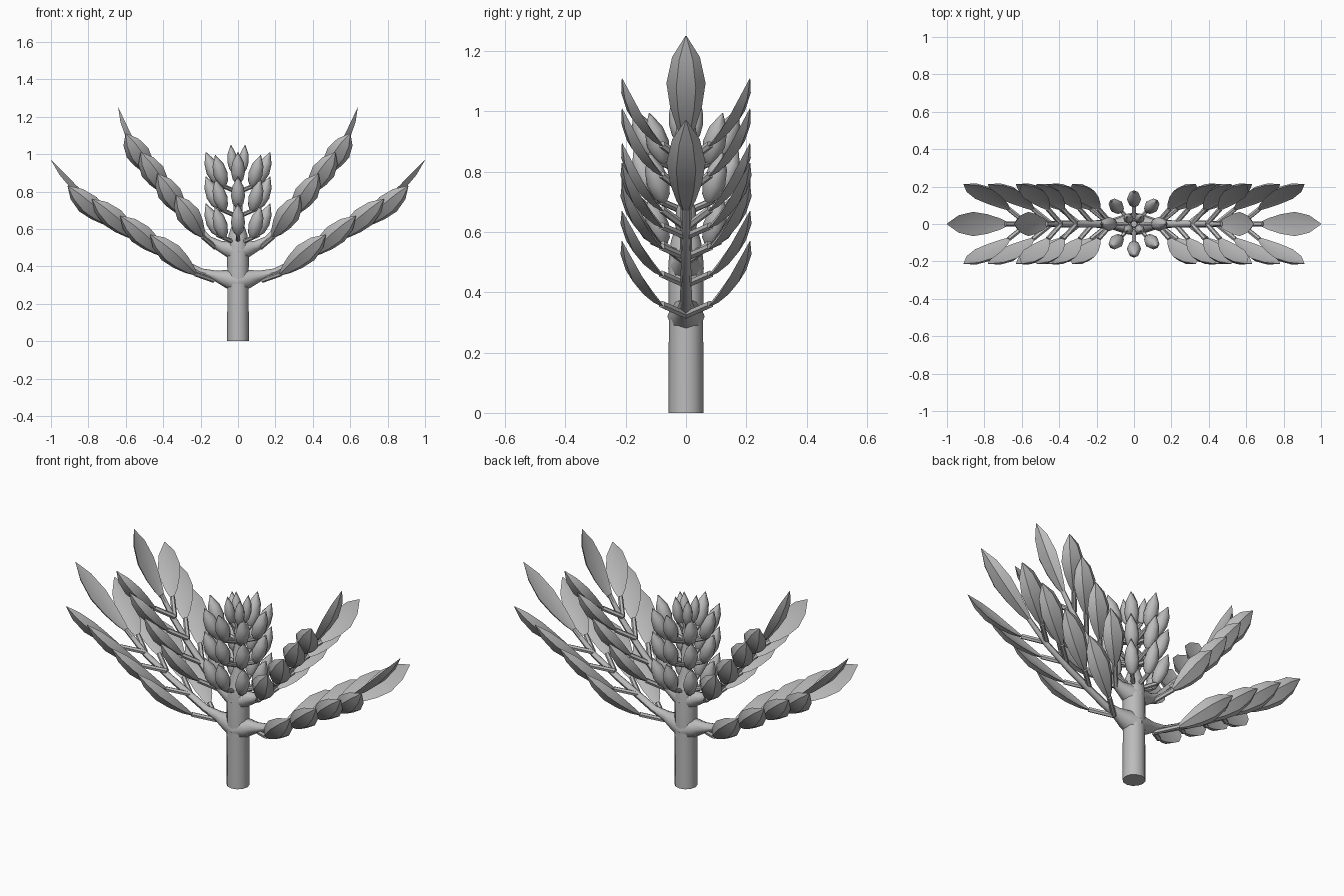
import bpy, bmesh, math
from mathutils import Vector

cube = bpy.data.objects.get("Cube")
if cube:
    bpy.data.objects.remove(cube, do_unlink=True)

GREY = (0.5, 0.5, 0.5, 1)
mat = bpy.data.materials.new("plain grey")
mat.use_nodes = True
mat.diffuse_color = GREY
bsdf = mat.node_tree.nodes["Principled BSDF"]
bsdf.inputs["Base Color"].default_value = GREY
bsdf.inputs["Roughness"].default_value = 0.7


def finish(bm, name, angle=45):
    bmesh.ops.recalc_face_normals(bm, faces=bm.faces)
    mesh = bpy.data.meshes.new(name)
    bm.to_mesh(mesh)
    bm.free()
    mesh.materials.append(mat)
    obj = bpy.data.objects.new(name, mesh)
    bpy.context.collection.objects.link(obj)
    bpy.ops.object.select_all(action='DESELECT')
    obj.select_set(True)
    bpy.context.view_layer.objects.active = obj
    bpy.ops.object.shade_smooth_by_angle(angle=math.radians(angle))
    return obj


def loft(bm, rings):
    """Skin a list of equal rings of points and cap both ends."""
    rows = [[bm.verts.new(p) for p in ring] for ring in rings]
    n = len(rows[0])
    for a, b in zip(rows, rows[1:]):
        for i in range(n):
            j = (i + 1) % n
            bm.faces.new((a[i], a[j], b[j], b[i]))
    bm.faces.new(rows[0][::-1])
    bm.faces.new(rows[-1])


def tube(bm, points, radii, sides=8):
    """Tapered round tube along a path."""
    pts = [Vector(p) for p in points]
    rings = []
    for i, (p, r) in enumerate(zip(pts, radii)):
        d = (pts[min(i + 1, len(pts) - 1)] - pts[max(i - 1, 0)]).normalized()
        ref = Vector((0, 1, 0)) if abs(d.y) < 0.8 else Vector((1, 0, 0))
        u = d.cross(ref).normalized()
        v = d.cross(u)
        rings.append([p + r * (u * math.cos(a) + v * math.sin(a))
                      for a in (math.tau * k / sides for k in range(sides))])
    loft(bm, rings)


# Leaf stations: position along the leaf, half width, bow
LEAF = [(0, 0.012, 0), (0.12, 0.032, -0.007), (0.32, 0.053, -0.013),
        (0.55, 0.065, -0.015), (0.8, 0.046, -0.009), (1, 0.002, 0)]
# Leaf cross-section: across, through (as fractions of half width)
SECTION = [(-1, 0.12), (-0.45, 0.02), (0.45, 0.02),
           (1, 0.12), (0.5, -0.4), (-0.5, -0.4)]


def leaf(bm, base, tip, normal):
    base, tip = Vector(base), Vector(tip)
    d = tip - base
    n = (normal - d * normal.dot(d) / d.length_squared).normalized()
    side = d.normalized().cross(n)
    loft(bm, [[base + d * t + n * (bow + w * h) + side * w * s
               for s, h in SECTION] for t, w, bow in LEAF])


def bud(bm, base, tip, width):
    base, tip = Vector(base), Vector(tip)
    shape = [(0, 0.35), (0.12, 0.75), (0.38, 1), (0.68, 0.8), (1, 0.04)]
    tube(bm, [base.lerp(tip, t) for t, _ in shape],
         [width * w for _, w in shape], 8)


# Main stem
bm = bmesh.new()
tube(bm, [(0, 0, z) for z in (0, 0.3, 0.5, 0.57, 0.64, 0.93)],
     (0.058, 0.057, 0.058, 0.05, 0.026, 0.016), 12)
finish(bm, "main_stem")

# Branches: path in x and z, radii, side leaf tips, leaf reach, end leaf
BRANCHES = {
    "lower": dict(
        path=[(0, 0.32), (0.06, 0.335), (0.12, 0.35), (0.2, 0.37),
              (0.43, 0.49), (0.57, 0.575), (0.69, 0.68)],
        radii=(0.062, 0.048, 0.028, 0.02, 0.017, 0.015, 0.012),
        tips=[(0.47, 0.57), (0.63, 0.67), (0.78, 0.76), (0.91, 0.83)],
        reach=(0.24, 0.21), joint=(0.1, 0.035),
        end=[(0.68, 0.67), (1.0, 0.97)]),
    "upper": dict(
        path=[(0, 0.48), (0.05, 0.495), (0.1, 0.51), (0.16, 0.545),
              (0.31, 0.71), (0.4, 0.82), (0.47, 0.93)],
        radii=(0.06, 0.045, 0.028, 0.02, 0.017, 0.015, 0.012),
        tips=[(0.33, 0.78), (0.43, 0.895), (0.52, 1.01), (0.6, 1.11)],
        reach=(0.14, 0.22), joint=(0.07, 0.06),
        end=[(0.46, 0.91), (0.64, 1.25)]),
}

for level, b in BRANCHES.items():
    for sx, side_name in ((1, "left"), (-1, "right")):
        # Branch with its leaf stalks
        bm = bmesh.new()
        tube(bm, [(sx * x, 0, z) for x, z in b["path"]], b["radii"])
        leaves = bmesh.new()
        for x, z in b["tips"]:
            bx, bz = x - b["reach"][0], z - b["reach"][1]
            jx, jz = bx - b["joint"][0], bz - b["joint"][1]
            for sy in (-1, 1):
                base = (sx * bx, sy * 0.08, bz)
                tube(bm, [(sx * jx, 0, jz), base], (0.013, 0.013), 6)
                leaf(leaves, base, (sx * x, sy * 0.212, z),
                     Vector((0, -sy * 0.85, 0.53)))
        finish(bm, f"{level}_{side_name}_branch")

        # Leaf pairs and the end leaf
        (x0, z0), (x1, z1) = b["end"]
        leaf(leaves, (sx * x0, 0, z0), (sx * x1, 0, z1),
             Vector((-sx * (z1 - z0), 0, x1 - x0)))
        finish(leaves, f"{level}_{side_name}_leaves", 40)

# Flower spike: three rings of eight buds on stalks
for tier, z in enumerate((0.57, 0.715, 0.845)):
    buds, stalks = bmesh.new(), bmesh.new()
    for k in range(8):
        out = Vector((math.cos(math.tau * k / 8), math.sin(math.tau * k / 8), 0))
        base = out * 0.107 + Vector((0, 0, z - 0.015 * (k % 2)))
        bud(buds, base, base + out * 0.065 + Vector((0, 0, 0.165)), 0.038)
        tube(stalks, [(0, 0, z - 0.05), base + out * 0.008], (0.012, 0.011), 6)
    finish(buds, f"bud_ring_{tier + 1}")
    finish(stalks, f"bud_stalks_{tier + 1}")

# Crown of four small buds
bm = bmesh.new()
for sx in (-1, 1):
    for sy in (-1, 1):
        base = Vector((sx * 0.025, sy * 0.025, 0.905))
        bud(bm, base, (sx * 0.038, sy * 0.038, 1.05), 0.027)
        tube(bm, [(0, 0, 0.86), base], (0.012, 0.011), 6)
finish(bm, "crown_buds")
